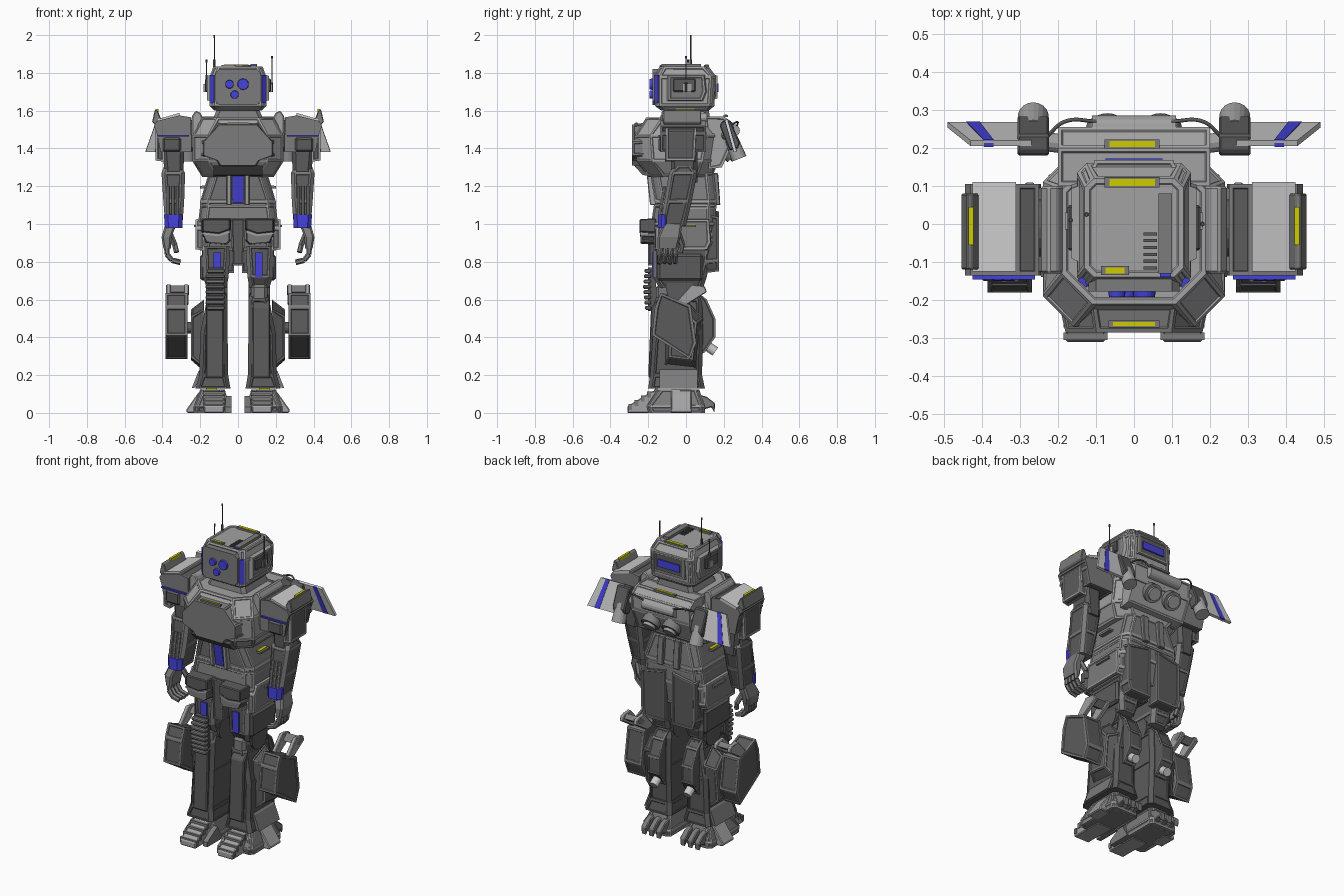
import bpy, bmesh, math
from mathutils import Vector

def material(name, *col):
    m = bpy.data.materials.new(name)
    m.diffuse_color = (*col, 1)
    return m

BLUE = material("blue", .06, .055, .7)
YELLOW = material("yellow", .63, .6, .0)
LIGHT = material("light_grey", .58, .58, .58)
MID = material("mid_grey", .36, .36, .36)
FRAME = material("frame_grey", .2, .2, .2)
DARK = material("dark_grey", .105, .105, .105)

def finish(bm, name, mat=MID, mirror=False, bevel=0.0, inset=0.0, depth=-0.004, panel=DARK):
    bmesh.ops.recalc_face_normals(bm, faces=bm.faces)
    if inset:  # recessed panels on the large faces
        big = [f for f in bm.faces if min(e.calc_length() for e in f.edges) > inset * 2.4]
        bmesh.ops.inset_individual(bm, faces=big, thickness=inset, depth=0)
        bmesh.ops.inset_individual(bm, faces=big, thickness=0.004, depth=depth)
        for f in big:
            f.material_index = 1
    me = bpy.data.meshes.new(name)
    me.materials.append(mat)
    me.materials.append(panel)
    bm.to_mesh(me)
    bm.free()
    ob = bpy.data.objects.new(name, me)
    bpy.context.collection.objects.link(ob)
    if bevel:
        b = ob.modifiers.new("bevel", 'BEVEL')
        b.width, b.segments = bevel, 1
    if mirror:
        ob.modifiers.new("mirror", 'MIRROR')
    return ob

def rings_to_mesh(rings):
    bm = bmesh.new()
    vs = [[bm.verts.new(p) for p in r] for r in rings]
    n = len(vs[0])
    for a, b in zip(vs, vs[1:]):
        for i in range(n):
            bm.faces.new((a[i], a[(i + 1) % n], b[(i + 1) % n], b[i]))
    bm.faces.new(vs[0])
    bm.faces.new(vs[-1])
    return bm

def stack(name, rows, c=0.02, **k):
    """Chamfered box sections (z, x0, x1, y0, y1) joined bottom to top."""
    rings = []
    for z, x0, x1, y0, y1 in rows:
        rings.append([(x0 + c, y0, z), (x1 - c, y0, z), (x1, y0 + c, z), (x1, y1 - c, z),
                      (x1 - c, y1, z), (x0 + c, y1, z), (x0, y1 - c, z), (x0, y0 + c, z)])
    return finish(rings_to_mesh(rings), name, **k)

def prism(name, axis, pts, lo, hi, taper=1.0, **k):
    """Profile extruded along an axis, far end scaled by taper."""
    cu = sum(p[0] for p in pts) / len(pts)
    cv = sum(p[1] for p in pts) / len(pts)
    put = {'X': lambda u, v, w: (w, u, v), 'Y': lambda u, v, w: (u, w, v), 'Z': lambda u, v, w: (u, v, w)}[axis]
    rings = [[put(cu + (u - cu) * s, cv + (v - cv) * s, w) for u, v in pts] for w, s in ((lo, 1), (hi, taper))]
    return finish(rings_to_mesh(rings), name, **k)

def box(name, x0, x1, y0, y1, z0, z1, **k):
    return prism(name, 'Z', [(x0, y0), (x1, y0), (x1, y1), (x0, y1)], z0, z1, **k)

def rod(name, p, q, r, r2=None, n=12, **k):
    p, q = Vector(p), Vector(q)
    bm = bmesh.new()
    bmesh.ops.create_cone(bm, cap_ends=True, segments=n, radius1=r, radius2=r if r2 is None else r2, depth=(q - p).length)
    bm.transform((q - p).to_track_quat('Z', 'Y').to_matrix().to_4x4())
    bmesh.ops.translate(bm, verts=bm.verts, vec=(p + q) / 2)
    return finish(bm, name, **k)

def light_strip(name, x0, x1, y0, y1, z, **k):
    """Yellow bar in a grey housing."""
    box(name + "_housing", x0 - 0.012, x1 + 0.012, y0 - 0.004, y1 + 0.004, z - 0.012, z, mat=FRAME, **k)
    box(name, x0, x1, y0, y1, z - 0.004, z + 0.003, mat=YELLOW, **k)

M = dict(mirror=True)
D = dict(mirror=True, mat=DARK)
F = dict(mirror=True, mat=FRAME)

# head
stack("head", [(1.6, -.125, .125, -.13, .12), (1.625, -.15, .15, -.165, .15),
               (1.78, -.15, .15, -.165, .16), (1.835, -.13, .13, -.14, .12)], c=.025, inset=.014, panel=MID)
stack("neck", [(1.54, -.14, .14, -.13, .13), (1.61, -.11, .11, -.11, .12)], mat=FRAME)
face = [(-.12, 1.65), (-.1, 1.63), (.1, 1.63), (.12, 1.65), (.12, 1.8), (.1, 1.82), (-.1, 1.82), (-.12, 1.8)]
prism("face_frame", 'Y', face, -.14, -.178, inset=.016, depth=-.012, mat=FRAME)
for x, z, r in ((-.045, 1.74, .024), (.027, 1.74, .032), (-.018, 1.685, .023)):
    rod("eye_ring", (x, -.15, z), (x, -.174, z), r + .005, n=20, mat=DARK)
    rod("eye_lens", (x, -.16, z), (x, -.192, z), r, r * .88, n=20, mat=BLUE)
prism("cheek_strip", 'Z', [(.126, -.168), (.148, -.147), (.138, -.14), (.12, -.15)], 1.64, 1.79, mat=BLUE, **M)
prism("ear_cover", 'X', [(-.1, 1.65), (.09, 1.65), (.11, 1.7), (.1, 1.79), (-.1, 1.79)], .145, .165, taper=.92, inset=.012, panel=FRAME, **M)
box("ear_box", .15, .175, -.07, .05, 1.7, 1.77, bevel=.006, **D)
box("ear_knob", .17, .182, -.015, .03, 1.7, 1.74, **M)
prism("back_visor_frame", 'Y', [(-.11, 1.66), (.11, 1.66), (.11, 1.79), (-.11, 1.79)], .14, .168, taper=.94, inset=.012)
box("back_visor", -.075, .075, .15, .172, 1.7, 1.745, mat=BLUE)
box("head_fin", .065, .1, -.13, .08, 1.82, 1.847, mat=FRAME)
box("head_fin_lens", .068, .097, -.14, -.125, 1.8, 1.84, mat=BLUE)
light_strip("rear_head_light", -.065, .055, .1, .118, 1.842)
light_strip("front_head_light", -.075, -.025, -.13, -.115, 1.842)
for i in range(6):
    box("head_vent", .025, .06, -.12 + i * .018, -.112 + i * .018, 1.825, 1.838, mat=DARK)
for x, y, z0, z1 in ((-.125, .025, 1.82, 2.0), (-.167, .01, 1.74, 1.87), (.18, 0, 1.7, 1.89)):
    rod("antenna", (x, y, z0), (x, y, z1), .003, n=6, mat=DARK)
    rod("antenna_base", (x, y, z0), (x, y, z0 + .05), .007, n=6, mat=DARK)
    rod("antenna_tip", (x, y, z1 - .014), (x, y, z1), .005, n=6, mat=DARK)

# chest
stack("chest", [(1.25, -.19, .19, -.2, .14), (1.33, -.24, .24, -.26, .17),
                (1.47, -.24, .24, -.27, .19), (1.565, -.19, .19, -.21, .17)], c=.08, inset=.014, panel=MID)
plate = [(-.1, 1.3), (.1, 1.3), (.12, 1.33), (.2, 1.36), (.2, 1.44), (.11, 1.54), (-.11, 1.54), (-.2, 1.44), (-.2, 1.36), (-.12, 1.33)]
prism("chest_plate", 'Y', plate, -.2, -.285, taper=.9, inset=.014, mat=FRAME, panel=FRAME)
light_strip("chest_light", -.055, .055, -.268, -.258, 1.535)
prism("chest_lower_lip", 'X', [(-.18, 1.25), (-.23, 1.26), (-.275, 1.31), (-.2, 1.31)], -.13, .13, mat=DARK)
prism("shoulder_collar", 'Y', [(.17, 1.53), (.2, 1.59), (.225, 1.6), (.245, 1.57), (.245, 1.4), (.2, 1.4)], -.13, .1, bevel=.006, **M)
rod("shoulder_joint", (.2, -.01, 1.46), (.28, -.01, 1.46), .075, n=16, **D)

# backpack
pack = [(.12, 1.29), (.19, 1.3), (.25, 1.43), (.255, 1.53), (.2, 1.57), (.1, 1.57)]
prism("backpack", 'X', pack, -.2, .2, inset=.014, panel=MID)
light_strip("backpack_light", -.065, .055, .203, .218, 1.578)
rod("backpack_tube", (-.11, .252, 1.495), (.11, .252, 1.495), .033, n=16)
rod("main_thruster", (.07, .18, 1.43), (.07, .255, 1.37), .05, .056, n=20, inset=.012, panel=MID, **F)
rod("main_thruster_core", (.07, .22, 1.4), (.07, .267, 1.36), .038, n=20, **M)
rod("pod_arm", (.18, .21, 1.47), (.26, .22, 1.47), .025, **M)
prism("wing_pod", 'X', [(.178, 1.52), (.19, 1.545), (.235, 1.55), (.285, 1.43), (.275, 1.4), (.23, 1.39)], .223, .307, bevel=.006, **D)
rod("pod_nozzle", (.265, .24, 1.45), (.265, .282, 1.345), .036, .041, n=18, **M)
for s in (-1, 1):
    cu = bpy.data.curves.new("cable", 'CURVE')
    cu.dimensions, cu.bevel_depth, cu.bevel_resolution = '3D', .005, 1
    sp = cu.splines.new('BEZIER')
    sp.bezier_points.add(2)
    for bp, co in zip(sp.bezier_points, ((.1, .27, 1.52), (.18, .27, 1.54), (.23, .23, 1.52))):
        bp.co = (co[0] * s, co[1], co[2])
        bp.handle_left_type = bp.handle_right_type = 'AUTO'
    cu.materials.append(DARK)
    bpy.context.collection.objects.link(bpy.data.objects.new("cable", cu))

# wings: slanted slab with a blue band
def wing_part(name, a, b, mat, g=0.0):
    def ring(t):
        return [(.27 + .16 * t, .205 - g, 1.55), (.27 + .16 * t, .22 + g, 1.555),
                (.27 + .22 * t, .268 + g, 1.385), (.27 + .22 * t, .253 - g, 1.38)]
    finish(rings_to_mesh([ring(a), ring(b)]), name, mat, True)
wing_part("wing", 0, 1, LIGHT)
wing_part("wing_band", .62, .78, BLUE, .002)

# waist and hips
stack("waist", [(1.08, -.2, .2, -.165, .16), (1.12, -.2, .2, -.165, .165), (1.27, -.155, .155, -.19, .15)], c=.04, inset=.012, panel=FRAME)
prism("belly_strip", 'X', [(-.18, 1.11), (-.16, 1.11), (-.18, 1.26), (-.205, 1.26)], -.028, .028, mat=BLUE)
prism("belly_rib", 'X', [(-.19, 1.1), (-.15, 1.1), (-.17, 1.26), (-.208, 1.26)], .035, .06, bevel=.004, **M)
prism("back_rib", 'X', [(.14, 1.1), (.182, 1.1), (.17, 1.27), (.13, 1.27)], .035, .075, bevel=.004, **F)
light_strip("waist_light", .165, .19, -.06, .02, 1.2, **M)
stack("hips", [(.86, -.2, .2, -.16, .14), (1.0, -.212, .212, -.185, .16), (1.1, -.2, .2, -.17, .16)], c=.04, inset=.012, panel=FRAME)
prism("crotch_plate", 'Y', [(-.03, .78), (.03, .78), (.038, 1.03), (-.038, 1.03)], .1, -.2, inset=.01, mat=FRAME)
pouch = [(.06, .89), (.17, .9), (.19, .94), (.19, 1.02), (.04, 1.02), (.04, .91)]
prism("hip_pouch", 'Y', pouch, -.16, -.24, taper=.9, inset=.012, **F)
prism("pouch_flap", 'Y', [(.034, .97), (.1, .945), (.195, .955), (.195, 1.03), (.034, 1.03)], -.16, -.246, taper=.9, bevel=.005, **D)
prism("pouch_trim", 'Y', [(.04, .955), (.1, .935), (.19, .945), (.19, .955), (.1, .945), (.04, .965)], -.2, -.244, **M)
prism("side_skirt", 'X', [(-.17, .86), (.12, .86), (.14, .9), (.13, 1.03), (-.14, 1.03), (-.17, .98)], .18, .225, taper=.93, inset=.014, panel=FRAME, **M)
light_strip("hip_light", .205, .222, -.05, .05, .995, **M)
prism("seat_panel", 'Y', [(.02, .74), (.17, .74), (.19, .8), (.19, 1.05), (.02, 1.08)], .1, .175, taper=.93, inset=.014, **F)

# legs
stack("thigh", [(.66, .06, .165, -.14, .09), (.72, .05, .185, -.175, .11), (.88, .04, .19, -.175, .14)], inset=.012, **F)
box("thigh_strip", .09, .13, -.181, -.15, .72, .85, mat=BLUE, **M)
box("thigh_outer_panel", .17, .2, -.15, .09, .7, .84, bevel=.012, **D)
rod("knee_joint", (.055, -.03, .655), (.17, -.03, .655), .075, n=16, **D)
box("knee_cap", .07, .155, -.16, .02, .58, .68, bevel=.015, **F)
stack("shin", [(.13, .04, .225, -.2, .1), (.2, .052, .205, -.19, .085), (.42, .055, .2, -.175, .09),
               (.6, .055, .165, -.165, .085), (.635, .065, .155, -.14, .07)], inset=.012, **D)
prism("shin_ridge", 'X', [(-.16, .17), (-.2, .19), (-.185, .56), (-.15, .6)], .075, .17, bevel=.006, **D)
prism("shin_side_fin", 'X', [(-.12, .24), (.06, .22), (.09, .5), (.0, .6), (-.12, .55)], .18, .25, taper=.7, inset=.012, **F)
prism("calf", 'X', [(.05, .3), (.1, .32), (.155, .4), (.155, .5), (.11, .6), (.05, .65)], .075, .155, inset=.01, **F)
rod("calf_nozzle", (.115, .09, .37), (.115, .155, .325), .026, n=14, mat=LIGHT, **M)
prism("ankle_flare", 'Y', [(.19, .24), (.21, .22), (.245, .13), (.225, .135)], -.14, .06, **F)
for i in range(8):  # ribbed guard worn on one knee only
    box("knee_guard_rib", -.172 + .004 * (i in (0, 7)), -.068, -.228 + .005 * abs(i - 4) / 2, -.185, .545 + i * .028, .566 + i * .028, bevel=.006, mat=FRAME)
box("knee_guard_back", -.16, -.08, -.2, -.16, .54, .77, mat=DARK)

# feet
stack("foot", [(0, .045, .235, -.2, .1), (.035, .045, .235, -.21, .1), (.125, .07, .2, -.15, .07)], inset=.01, panel=FRAME, **M)
prism("toe", 'X', [(-.31, 0), (-.31, .035), (-.18, .115), (-.1, .115), (-.1, 0)], .075, .18, bevel=.005, **M)
for i in range(4):
    y, z = -.305 + i * .033, .035 + i * .022
    box("toe_rib", .07, .185, y, y + .02, z - .02, z + .012, **F)
prism("foot_side_fin", 'Y', [(.19, .13), (.215, .1), (.275, .015), (.27, 0), (.2, 0)], -.08, .03, bevel=.005, **M)
prism("inner_toe", 'X', [(-.25, 0), (-.25, .03), (-.15, .09), (-.1, 0)], .035, .065, **F)
for x in (.065, .115, .165):
    prism("heel_claw", 'X', [(.06, 0), (.06, .1), (.11, .085), (.155, .05), (.15, 0), (.135, .03), (.1, .02)], x, x + .036, bevel=.005, **F)
light_strip("ankle_light", .11, .17, -.165, -.15, .125, **M)

# cases hung outside the shins
case = [(-.18, .41), (-.165, .56), (-.135, .635), (.025, .57), (.055, .37), (.02, .285)]
prism("case", 'X', case, .268, .385, inset=.016, **F)
rod("case_mount", (.19, -.04, .45), (.29, -.04, .45), .03, **D)
for x in (.262, .355):
    prism("handle_post", 'X', [(-.06, .58), (.0, .57), (.11, .64), (.1, .67), (.03, .68)], x, x + .025, bevel=.004, **M)
prism("handle_grip", 'X', [(.03, .64), (.06, .625), (.1, .655), (.07, .675)], .26, .38, **F)

# shoulders
sh = [(.245, 1.38), (.41, 1.38), (.43, 1.48), (.445, 1.52), (.43, 1.545), (.31, 1.575), (.25, 1.565)]
prism("shoulder", 'Y', sh, -.135, .105, inset=.014, **F)
prism("shoulder_top", 'Y', [(.31, 1.57), (.42, 1.54), (.425, 1.555), (.31, 1.588)], -.125, .11, mat=LIGHT, **M)
prism("shoulder_outer_flap", 'Y', [(.405, 1.55), (.44, 1.525), (.455, 1.54), (.44, 1.605), (.425, 1.6)], -.12, .08, bevel=.004, **F)
box("shoulder_light", .422, .436, -.055, .045, 1.59, 1.609, mat=YELLOW, **M)
prism("shoulder_side_panel", 'X', [(-.11, 1.33), (.05, 1.33), (.06, 1.52), (-.11, 1.52)], .39, .436, taper=.94, inset=.014, **M)
box("shoulder_stripe", .26, .425, -.146, -.12, 1.463, 1.472, mat=BLUE, **M)
box("shoulder_front_block", .3, .4, -.145, -.1, 1.38, 1.46, bevel=.012, **D)

# arms
stack("upper_arm", [(1.22, .29, .385, -.08, .06), (1.4, .285, .4, -.08, .06)], **D)
stack("forearm", [(.99, .295, .385, -.14, .0), (1.12, .285, .395, -.115, .03), (1.27, .28, .405, -.09, .06),
                  (1.31, .3, .39, -.06, .04)], c=.018, inset=.012, **F)
stack("wrist_band", [(.98, .295, .387, -.15, -.09), (1.05, .293, .392, -.148, -.09)], mat=BLUE, **M)
for x in (.32, .345, .37):
    rod("forearm_rod", (x, -.14, 1.05), (x, -.112, 1.2), .008, n=8, **M)

# hands
stack("palm", [(.87, .355, .395, -.15, -.045), (.93, .352, .405, -.15, -.03), (1.0, .325, .385, -.12, -.02)], c=.01, **F)
for i in range(4):
    y = -.135 + i * .028
    path = [(.378, y, .89), (.376, y - .004, .84), (.35, y - .006, .808), (.305, y - .006, .795 + .004 * (i % 2))]
    for a, b in zip(path, path[1:]):
        rod("finger", a, b, .0145, .013, n=6, **F)
rod("thumb", (.36, -.04, .95), (.335, -.02, .89), .016, n=6, **F)
rod("thumb_tip", (.335, -.02, .89), (.325, -.03, .85), .014, n=6, **F)
